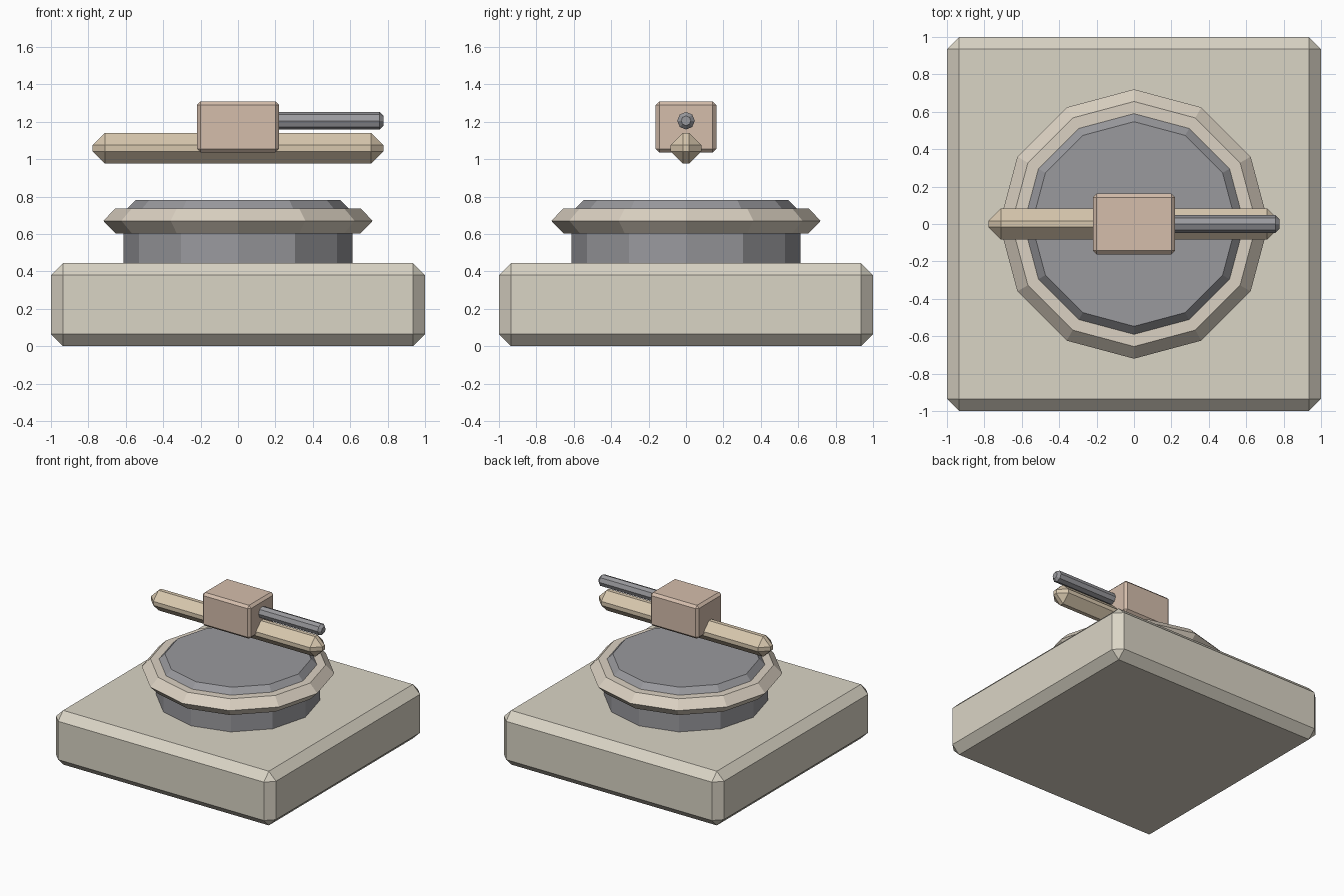
import bpy
import bmesh
import math
from mathutils import Matrix

if "Cube" in bpy.data.objects:
    bpy.data.objects.remove(bpy.data.objects["Cube"])


def material(name, rgb):
    m = bpy.data.materials.new(name)
    m.diffuse_color = (*rgb, 1)
    m.use_nodes = True
    m.node_tree.nodes["Principled BSDF"].inputs["Base Color"].default_value = m.diffuse_color
    return m


stone = material("stone", (0.70, 0.66, 0.56))
dark = material("dark_metal", (0.32, 0.32, 0.34))
sand = material("sand", (0.71, 0.64, 0.54))
brass = material("brass", (0.68, 0.57, 0.42))
copper = material("copper", (0.66, 0.51, 0.41))


def finish(name, bm, mat, bevel):
    mesh = bpy.data.meshes.new(name)
    bm.to_mesh(mesh)
    bm.free()
    mesh.materials.append(mat)
    ob = bpy.data.objects.new(name, mesh)
    bpy.context.collection.objects.link(ob)
    if bevel:
        mod = ob.modifiers.new("chamfer", 'BEVEL')
        mod.width = bevel
        mod.segments = 1
        mod.limit_method = 'ANGLE'
        mod.angle_limit = math.radians(60)
    return ob


def box(name, size, z, mat, bevel):
    bm = bmesh.new()
    bmesh.ops.create_cube(bm, size=1, matrix=Matrix.Translation((0, 0, z)) @ Matrix.Diagonal((*size, 1)))
    return finish(name, bm, mat, bevel)


def turned(name, profile, sides, mat, place=Matrix()):
    """Closed solid from (radius, height) rings, first corner on the x axis."""
    bm = bmesh.new()
    rings = [[bm.verts.new((r * math.cos(i * math.tau / sides), r * math.sin(i * math.tau / sides), z))
              for i in range(sides)] for r, z in profile]
    for a, b in zip(rings, rings[1:]):
        for i in range(sides):
            j = (i + 1) % sides
            bm.faces.new((a[i], a[j], b[j], b[i]))
    bm.faces.new(rings[0][::-1])
    bm.faces.new(rings[-1])
    bm.transform(place)
    return finish(name, bm, mat, 0)


# Plinth
box("base", (2, 2, 0.445), 0.2225, stone, 0.065)

# Twelve-sided turntable
turned("drum", [(0.612, 0.44), (0.612, 0.61)], 12, dark)
turned("collar", [(0.655, 0.603), (0.72, 0.67), (0.655, 0.737)], 12, sand)
turned("top_disc", [(0.59, 0.70), (0.59, 0.737), (0.547, 0.782)], 12, dark)

# Floating crossbar and head
box("crossbar", (1.556, 0.165, 0.165), 1.058, brass, 0.066)
box("head", (0.44, 0.326, 0.274), 1.172, copper, 0.02)

# Barrel pointing along +x
turned("barrel", [(0.047, 0.2), (0.047, 0.757), (0.026, 0.778)], 8, dark,
       Matrix.Translation((0, 0, 1.205)) @ Matrix.Rotation(math.pi / 2, 4, 'Y'))
